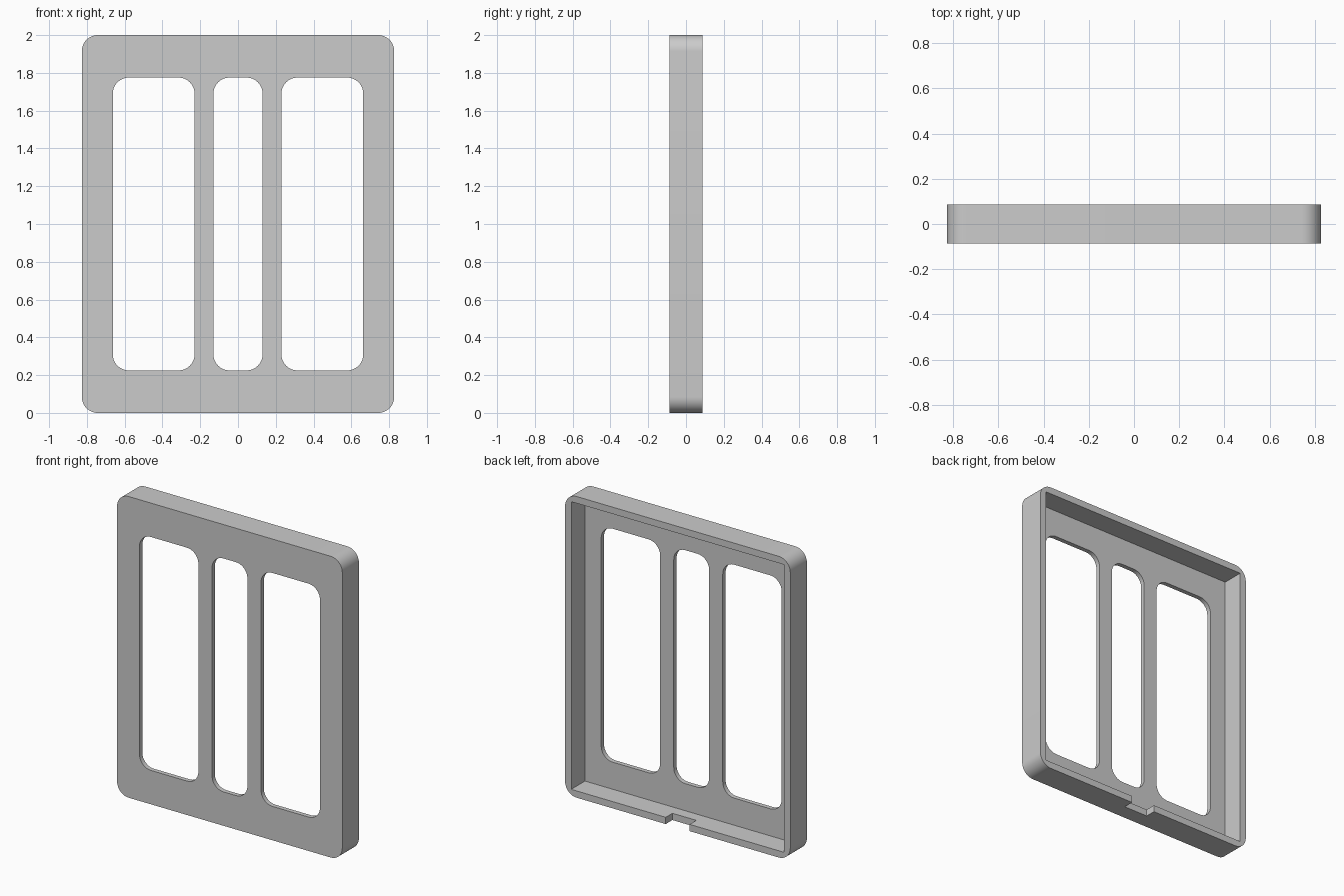
import bpy, bmesh, math

cube = bpy.data.objects.get("Cube")
if cube:
    bpy.data.objects.remove(cube, do_unlink=True)

WIDTH, HEIGHT, DEPTH = 1.654, 2.0, 0.174
RIM, PLATE, RADIUS = 0.045, 0.03, 0.085
FRONT, BACK = -DEPTH / 2, DEPTH / 2

grey = bpy.data.materials.new("plain grey")
grey.use_nodes = True
colour = (0.6, 0.6, 0.6, 1)
grey.diffuse_color = colour
grey.node_tree.nodes["Principled BSDF"].inputs["Base Color"].default_value = colour


def outline(x0, x1, z0, z1, r, steps=12):
    """Rectangle in x and z, with rounded corners where r is above zero."""
    if r == 0:
        return [(x0, z0), (x1, z0), (x1, z1), (x0, z1)]
    centres = [(x1 - r, z1 - r), (x0 + r, z1 - r), (x0 + r, z0 + r), (x1 - r, z0 + r)]
    points = []
    for quarter, (cx, cz) in enumerate(centres):
        for i in range(steps + 1):
            a = math.pi / 2 * (quarter + i / steps)
            points.append((cx + r * math.cos(a), cz + r * math.sin(a)))
    return points


def slab(name, x0, x1, z0, z1, y0, y1, r=0):
    """Outline extruded from y0 to y1."""
    bm = bmesh.new()
    face = bm.faces.new([bm.verts.new((x, y0, z)) for x, z in outline(x0, x1, z0, z1, r)])
    ext = bmesh.ops.extrude_face_region(bm, geom=[face])
    for v in ext["geom"]:
        if isinstance(v, bmesh.types.BMVert):
            v.co.y = y1
    bmesh.ops.recalc_face_normals(bm, faces=bm.faces)
    mesh = bpy.data.meshes.new(name)
    bm.to_mesh(mesh)
    bm.free()
    mesh.materials.append(grey)
    obj = bpy.data.objects.new(name, mesh)
    bpy.context.collection.objects.link(obj)
    return obj


def cut(target, cutter):
    """Subtract the cutter, then remove it."""
    cutter.hide_render = True
    bpy.context.view_layer.objects.active = target
    mod = target.modifiers.new("cut", "BOOLEAN")
    mod.operation = "DIFFERENCE"
    mod.solver = "EXACT"
    mod.object = cutter
    bpy.ops.object.modifier_apply(modifier=mod.name)
    bpy.data.objects.remove(cutter, do_unlink=True)


# Rounded outer block
half = WIDTH / 2
frame = slab("window_frame", -half, half, 0, HEIGHT, FRONT, BACK, RADIUS)

# Square-cornered recess in the back, leaving a rim and a thin front plate
cut(frame, slab("recess_cutter", -half + RIM, half - RIM, RIM, HEIGHT - RIM,
                FRONT + PLATE, BACK + 0.1))

# Three rounded openings through the plate
for x0, x1 in [(-0.663, -0.23), (-0.13, 0.13), (0.23, 0.663)]:
    cut(frame, slab("opening_cutter", x0, x1, 0.225, HEIGHT - 0.225,
                    FRONT - 0.1, BACK + 0.1, RADIUS))

# Notch in the back edge of the bottom rim
cut(frame, slab("notch_cutter", -0.088, 0.088, -0.1, RIM + 0.05, BACK - 0.07, BACK + 0.1))

# Smooth corners with sharp edges
bpy.ops.object.select_all(action="DESELECT")
frame.select_set(True)
bpy.context.view_layer.objects.active = frame
bpy.ops.object.shade_smooth_by_angle(angle=math.radians(30))
